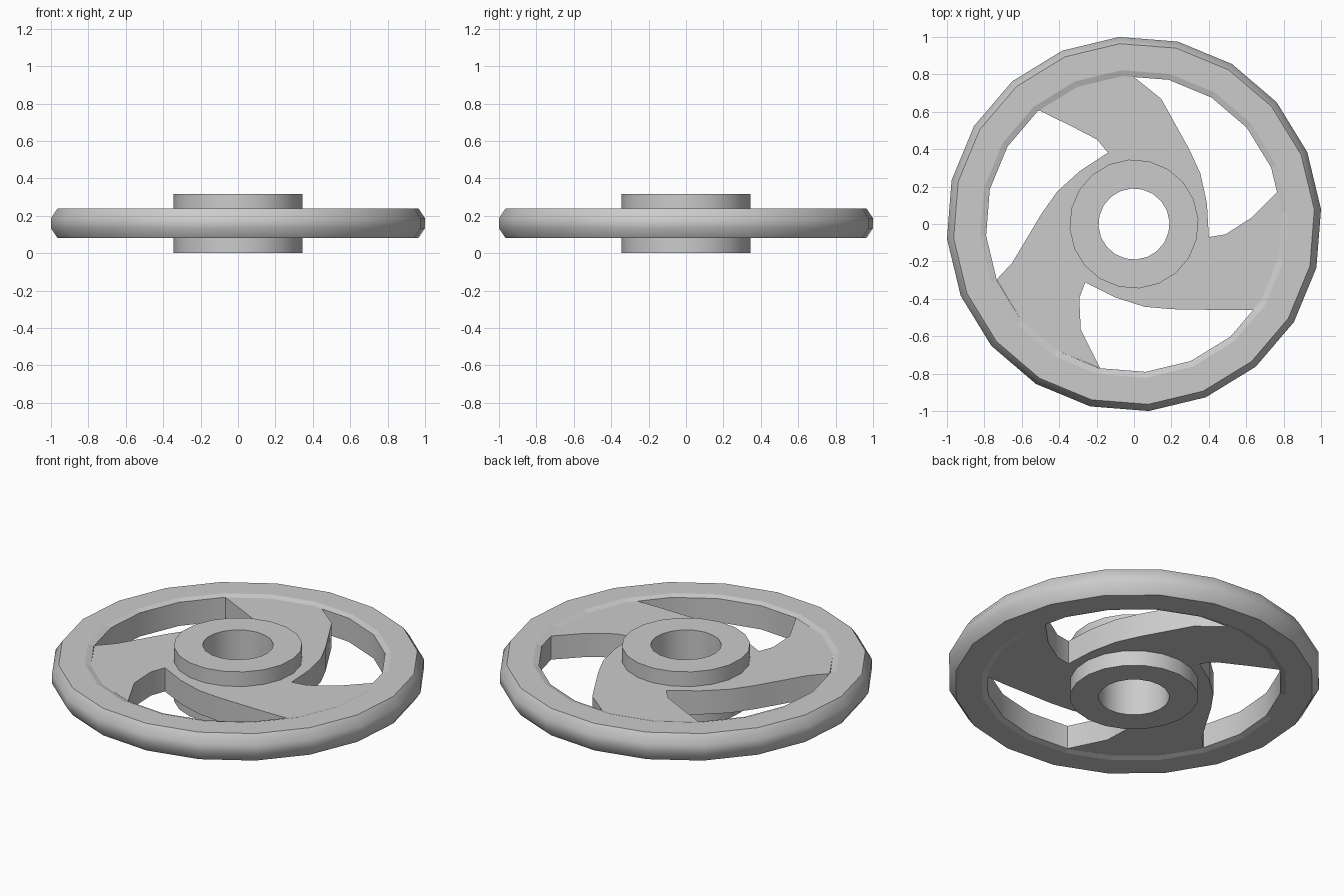
import bpy, bmesh
from math import sin, cos, radians
from mathutils import Matrix, Vector

cube = bpy.data.objects.get("Cube")
if cube:
    bpy.data.objects.remove(cube, do_unlink=True)

SIDES = 20
STEP = 360 / SIDES
OFFSET = STEP / 4
BORE, HUB, WEB, RIM = 0.19, 0.345, 0.793, 1.003

grey = bpy.data.materials.new("plain grey")
grey.use_nodes = True
grey.diffuse_color = (0.6, 0.6, 0.6, 1)
grey.node_tree.nodes["Principled BSDF"].inputs["Base Color"].default_value = grey.diffuse_color


def polar(radius, degrees, z=0.0):
    a = radians(degrees)
    return Vector((radius * cos(a), radius * sin(a), z))


def on_polygon(radius, degrees):
    """Point at an angle on the outline of the many-sided ring."""
    away = (degrees - OFFSET) % STEP - STEP / 2
    return polar(radius * cos(radians(STEP / 2)) / cos(radians(away)), degrees)


def finish(bm, name, angle):
    bmesh.ops.recalc_face_normals(bm, faces=bm.faces)
    mesh = bpy.data.meshes.new(name)
    bm.to_mesh(mesh)
    bm.free()
    mesh.materials.append(grey)
    obj = bpy.data.objects.new(name, mesh)
    bpy.context.collection.objects.link(obj)
    bpy.ops.object.select_all(action="DESELECT")
    obj.select_set(True)
    bpy.context.view_layer.objects.active = obj
    bpy.ops.object.shade_smooth_by_angle(angle=radians(angle))
    # Keep the level faces and the shallow inner slope crisp
    for face in mesh.polygons:
        if abs(face.normal.z) > 0.8:
            face.use_smooth = False
    return obj


def lathe_ring(name, profile, angle):
    """Sweep a closed (radius, z) profile around the axle."""
    bm = bmesh.new()
    loops = [[bm.verts.new(polar(r, OFFSET + i * STEP, z)) for r, z in profile]
             for i in range(SIDES)]
    n = len(profile)
    for i in range(SIDES):
        a, b = loops[i], loops[(i + 1) % SIDES]
        for j in range(n):
            k = (j + 1) % n
            bm.faces.new((a[j], b[j], b[k], a[k]))
    return finish(bm, name, angle)


# Rim with bevelled outer edge and a shallow step down to the web
MID = 0.16
upper = [(WEB, 0.07), (0.825, 0.08), (0.967, 0.08), (RIM, 0.027)]
rim_profile = [(r, MID + h) for r, h in upper] + [(r, MID - h) for r, h in reversed(upper)]
lathe_ring("rim", rim_profile, 40)

# Hub with its bore
lathe_ring("hub", [(BORE, 0), (HUB, 0), (HUB, 0.317), (BORE, 0.317)], 30)

# Three swept arms: inner edge of one opening, and where each opening meets the rim
edge = [(0.63, 0.035), (0.49, -0.055), (0.4, -0.07), (0.39, 0.11),
        (0.355, 0.27), (0.295, 0.4), (0.145, 0.67)]
tips = [(12.6, 90), (129.9, 202), (256.8, 324.3)]

outline = []
for i, (start, end) in enumerate(tips):
    turn = Matrix.Rotation(radians(120 * i), 3, "Z")
    outline.append(on_polygon(WEB, start))
    outline += [turn @ Vector((x, y, 0)) for x, y in edge]
    outline.append(on_polygon(WEB, end))
    following = tips[(i + 1) % 3][0] + (360 if i == 2 else 0)
    corners = [OFFSET + STEP * k for k in range(2 * SIDES)]
    outline += [polar(WEB, c) for c in corners if end + 1 < c < following - 1]

bm = bmesh.new()
hole = [polar((BORE + HUB) / 2, OFFSET + i * STEP) for i in range(SIDES)]
for points in (outline, hole):
    verts = [bm.verts.new(p) for p in points]
    for i, v in enumerate(verts):
        bm.edges.new((v, verts[(i + 1) % len(verts)]))
bmesh.ops.triangle_fill(bm, edges=bm.edges[:], use_beauty=True, normal=(0, 0, 1))
bmesh.ops.translate(bm, verts=bm.verts, vec=(0, 0, MID - 0.07))
grown = bmesh.ops.extrude_face_region(bm, geom=bm.faces[:])["geom"]
top = [g for g in grown if isinstance(g, bmesh.types.BMVert)]
bmesh.ops.translate(bm, verts=top, vec=(0, 0, 0.14))
finish(bm, "arms", 30)
